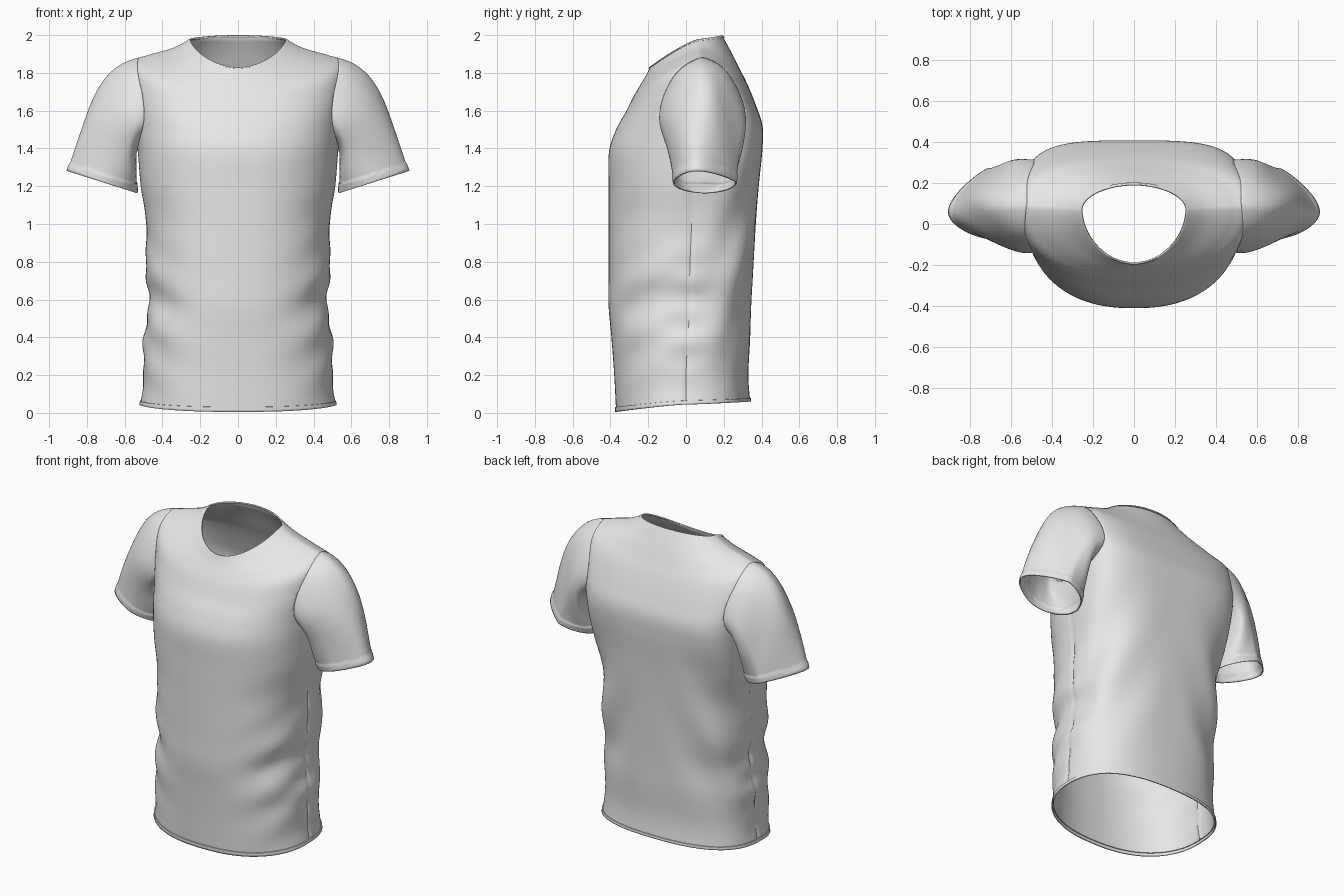
import bpy, bmesh, math
from mathutils import Vector

if "Cube" in bpy.data.objects:
    bpy.data.objects.remove(bpy.data.objects["Cube"])

fabric = bpy.data.materials.new("light_grey_fabric")
fabric.diffuse_color = (0.8, 0.8, 0.8, 1)
fabric.use_nodes = True
fabric.node_tree.nodes["Principled BSDF"].inputs["Base Color"].default_value = fabric.diffuse_color

# Torso rings, hem to neck:
# half width, side y, side z, front y, front z, back y, back z, back squareness
RINGS = [
    (.515, .00, .045, -.37, .005, .34, .06, 2.5),
    (.500, .00, .20, -.38, .20, .33, .20, 2.5),
    (.500, .01, .40, -.395, .40, .34, .40, 2.5),
    (.470, .02, .57, -.41, .57, .345, .57, 2.6),
    (.488, .02, .75, -.41, .75, .355, .75, 2.7),
    (.485, .03, 1.0, -.41, 1.0, .37, 1.0, 2.8),
    (.515, .04, 1.2, -.41, 1.2, .385, 1.2, 3.1),
    (.530, .06, 1.38, -.408, 1.38, .405, 1.40, 3.6),
    (.545, .08, 1.54, -.37, 1.50, .405, 1.52, 3.6),
    (.565, .09, 1.71, -.315, 1.60, .37, 1.63, 3.3),
    (.560, .09, 1.855, -.275, 1.68, .325, 1.74, 2.8),
    (.480, .08, 1.893, -.24, 1.74, .285, 1.82, 2.4),
    (.350, .075, 1.93, -.21, 1.79, .24, 1.91, 2.1),
    (.250, .07, 1.98, -.19, 1.83, .19, 2.0, 1.95)]
TOP = len(RINGS) - 1
ARM_U, ARM_V, ARM_RU, ARM_RV = math.radians(5), 8.8, math.radians(36), 1.75


def ring_at(v):
    """Smoothly interpolated ring values."""
    i = max(0, min(int(v), TOP - 1))
    t = v - i
    q = [RINGS[max(0, min(TOP, i + k))] for k in (-1, 0, 1, 2)]
    return [.5 * (2 * b + (c - a) * t + (2 * a - 5 * b + 4 * c - d) * t * t
                  + (3 * b - a - 3 * c + d) * t ** 3) for a, b, c, d in zip(*q)]


def bell(x, mid, width):
    return math.exp(-((x - mid) / width) ** 2)


def folds(a, z, back):
    """Drape folds near the sides of the waist and across the back."""
    side = abs(math.asin(max(-1, min(1, math.sin(a)))))
    low = bell(z, .5, .38)
    if back:
        d = .012 * bell(side, .75, .45) * bell(z, .8, .45) * math.sin(9 * z - 7 * side)
    else:
        d = .008 * bell(side, .55, .4) * low * math.sin(24 * z + 5 * side)
    return d + .006 * bell(side, 0, .3) * low * math.sin(38 * z)


def torso_point(a, v):
    w, ys, zs, yf, zf, yb, zb, n = ring_at(v)
    c, s = math.cos(a), math.sin(a)
    back = s > 0
    if not back:
        n = 2.3 - .4 * max(0, v - 9) / 4
    r = (abs(c) ** n + abs(s) ** n) ** (-1 / n)
    c, s = c * r, s * r
    ye, ze = (yb, zb) if back else (yf, zf)
    z = zs + (ze - zs) * abs(s) ** 1.3
    d = folds(a, z, back)
    if v < .2 or v > TOP - .23:          # raised hem and collar bands
        d += .005
    elif abs(math.sin(a)) < .01 and v < ARM_V:   # side seam groove
        d -= .006
    return Vector((w * c + d * c, ys + abs(s) * (ye - ys) + d * s, z))


def tube(name, rows, skip=None):
    """Skin rows of points into an open shell with a thin wall."""
    bm = bmesh.new()
    vs = [[bm.verts.new(p) for p in row] for row in rows]
    n = len(rows[0])
    for r in range(len(rows) - 1):
        for c in range(n):
            if skip and skip(r, c):
                continue
            k = (c + 1) % n
            bm.faces.new((vs[r][c], vs[r][k], vs[r + 1][k], vs[r + 1][c]))
    bmesh.ops.delete(bm, geom=[v for v in bm.verts if not v.link_faces], context='VERTS')
    me = bpy.data.meshes.new(name)
    bm.to_mesh(me)
    bm.free()
    me.materials.append(fabric)
    ob = bpy.data.objects.new(name, me)
    bpy.context.collection.objects.link(ob)
    bpy.ops.object.select_all(action='DESELECT')
    ob.select_set(True)
    bpy.context.view_layer.objects.active = ob
    bpy.ops.object.shade_smooth_by_angle(angle=math.radians(40))
    wall = ob.modifiers.new("wall", 'SOLIDIFY')
    wall.thickness, wall.offset = .008, -1
    return ob


# Torso with both armholes cut out
COLS = 144
vs = sorted([TOP * i / 130 for i in range(131)] + [.195, .205, TOP - .235, TOP - .225])
angles = [math.tau * i / COLS for i in range(COLS)]


def in_armhole(r, c):
    for k in (0, 1):
        for j in (0, 1):
            a = math.tau * (c + k) / COLS
            u = math.atan2(math.sin(a), abs(math.cos(a)))
            if ((u - ARM_U) / ARM_RU) ** 2 + ((vs[r + j] - ARM_V) / ARM_RV) ** 2 > 1:
                return False
    return True


tube("shirt_body", [[torso_point(a, v) for a in angles] for v in vs], in_armhole)


# Sleeves: each strand leaves the torso along its surface and curves to the cuff
def sleeve_point(phi, t):
    c, s = math.cos(phi), math.sin(phi)
    h, up = (1 + s) / 2, max(0, s)
    p0 = torso_point(ARM_U + ARM_RU * c, ARM_V + ARM_RV * s)
    outer = torso_point(ARM_U + 1.05 * ARM_RU * c, ARM_V + 1.05 * ARM_RV * s)
    p3 = Vector((.72 + .183 * s, .10 - .04 * up + .165 * c * (1 - .35 * up), 1.222 + .058 * s))
    p1 = p0 + Vector((.03 + .15 * h, .025 * c, -.04)) + .05 * h * (p0 - outer).normalized()
    reach = .05 + .27 * h
    p2 = p3 + Vector((-.3 * reach, .025 * c, .95 * reach))
    m = 1 - t
    p = m ** 3 * p0 + 3 * m * m * t * p1 + 3 * m * t * t * p2 + t ** 3 * p3
    d = .005 * math.sin(math.pi * t) * math.sin(4 * phi + 6 * t)
    # raised cuff band of even width
    if (1 - t) * (p3 - p2).length * 3 < .04 and t > .6:
        d += .005
    return p + d * Vector((s, c, .3 * s))


ts = [i / 60 for i in range(61)]
sleeve = tube("sleeves", [[sleeve_point(math.tau * i / 72, t) for i in range(72)] for t in ts])
mirror = sleeve.modifiers.new("other_side", 'MIRROR')
mirror.use_axis = (True, False, False)
